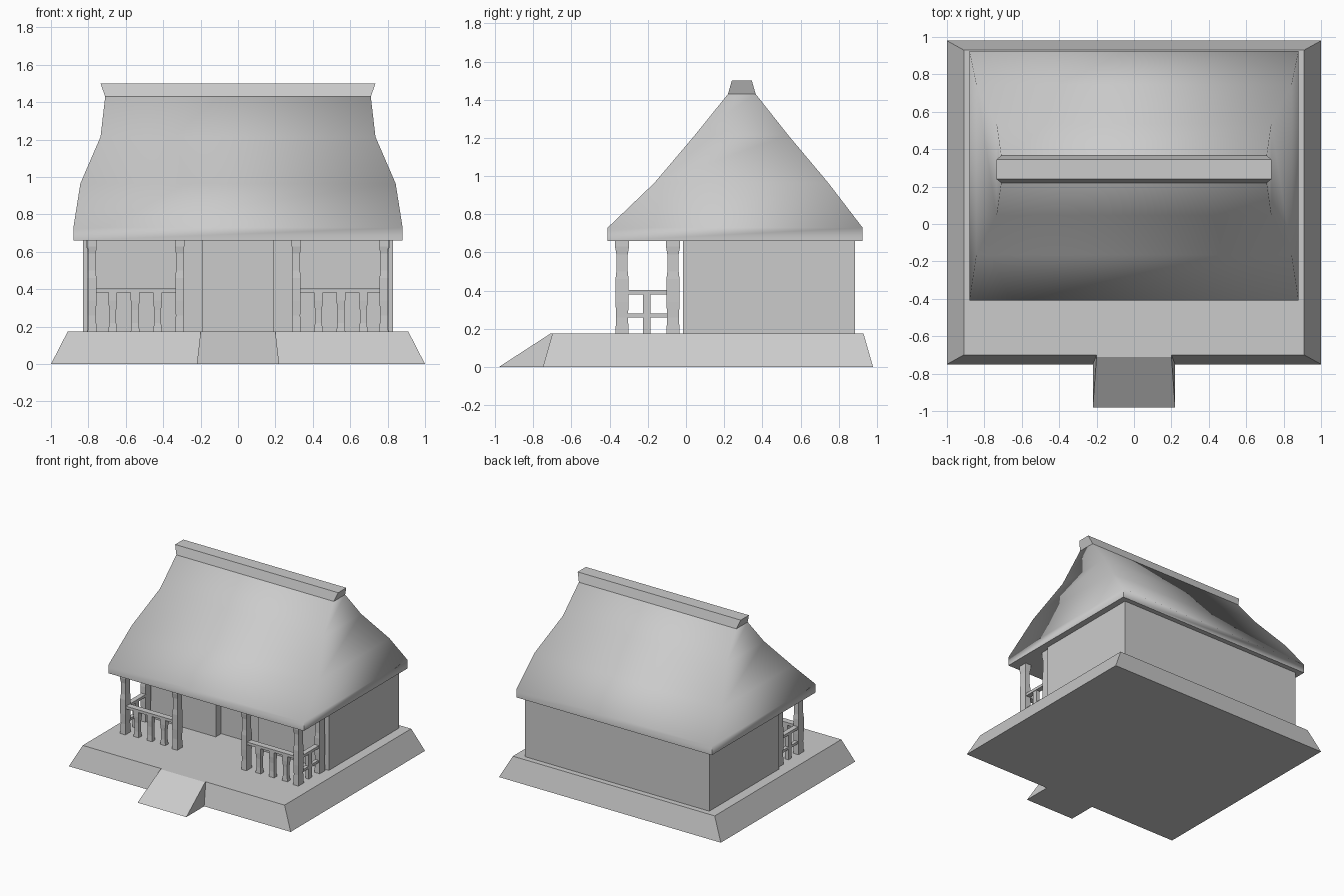
import bpy, bmesh, math

if "Cube" in bpy.data.objects:
    bpy.data.objects.remove(bpy.data.objects["Cube"])


def loft(name, rings, mirror=False):
    """Closed solid through rectangular rings (x0, x1, y0, y1, z)."""
    bm = bmesh.new()
    loops = [[bm.verts.new(p) for p in
              ((x0, y0, z), (x1, y0, z), (x1, y1, z), (x0, y1, z))]
             for x0, x1, y0, y1, z in rings]
    for a, b in zip(loops, loops[1:]):
        for i in range(4):
            j = (i + 1) % 4
            bm.faces.new((a[i], a[j], b[j], b[i]))
    bm.faces.new(loops[0][::-1])
    bm.faces.new(loops[-1])
    bmesh.ops.recalc_face_normals(bm, faces=bm.faces)
    me = bpy.data.meshes.new(name)
    bm.to_mesh(me)
    bm.free()
    ob = bpy.data.objects.new(name, me)
    bpy.context.collection.objects.link(ob)
    if mirror:
        ob.modifiers.new("mirror_x", 'MIRROR').use_clip = False
    return ob


def box(name, x0, x1, y0, y1, z0, z1, mirror=False):
    return loft(name, [(x0, x1, y0, y1, z0), (x0, x1, y0, y1, z1)], mirror)


def carved(name, x, y, wx, wy, profile):
    """Mirrored upright with a carved profile of (z, width factor)."""
    return loft(name, [(x - wx * f / 2, x + wx * f / 2,
                        y - wy * f / 2, y + wy * f / 2, z)
                       for z, f in profile], True)


FLOOR, EAVE = 0.175, 0.66

# Sloped plinth and entry ramp
loft("plinth", [(-1, 1, -0.75, 0.98, 0), (-0.91, 0.91, -0.70, 0.93, FLOOR)])
loft("entry_ramp", [(-0.22, 0.22, -0.98, -0.70, 0),
                    (-0.20, 0.20, -0.71, -0.69, FLOOR)])

# House body, with front walls leaving a recessed doorway
box("house_body", -0.83, 0.83, 0.055, 0.885, FLOOR, EAVE)
box("front_wall", 0.19, 0.83, -0.015, 0.055, FLOOR, EAVE, True)

# Carved porch posts
post = [(FLOOR, 1), (0.26, 0.88), (0.34, 0.98), (0.46, 0.98), (0.50, 0.85),
        (0.59, 0.85), (0.63, 1.05), (EAVE, 1.05)]
for name, x, y in (("front_corner_post", 0.78, -0.335),
                   ("inner_porch_post", 0.312, -0.335),
                   ("rear_porch_post", 0.785, -0.068)):
    carved(name, x, y, 0.047, 0.07, post)

# Front railing
box("front_rail", 0.33, 0.765, -0.36, -0.31, 0.383, 0.405, True)
baluster = [(FLOOR, 1), (0.22, 0.8), (0.29, 0.8), (0.34, 1), (0.385, 1)]
for x in (0.43, 0.55, 0.67):
    carved("front_baluster", x, -0.335, 0.047, 0.04, baluster)

# Side railing
box("side_top_rail", 0.76, 0.80, -0.31, -0.09, 0.38, 0.402, True)
box("side_lower_rail", 0.765, 0.795, -0.31, -0.09, 0.26, 0.28, True)
box("side_baluster", 0.765, 0.795, -0.225, -0.185, FLOOR, 0.385, True)

# Flared thatched roof
roof = loft("thatched_roof", [(-x, x, y0, y1, z) for x, y0, y1, z in (
    (0.88, -0.41, 0.925, EAVE), (0.88, -0.41, 0.925, 0.73),
    (0.843, -0.165, 0.745, 0.965), (0.735, 0.047, 0.535, 1.215),
    (0.71, 0.22, 0.365, 1.43))])
bpy.context.view_layer.objects.active = roof
roof.select_set(True)
bpy.ops.object.shade_smooth_by_angle(angle=math.radians(88))

# Ridge cap
loft("ridge_cap", [(-0.71, 0.71, 0.22, 0.365, 1.43),
                   (-0.735, 0.735, 0.24, 0.345, 1.50)])
